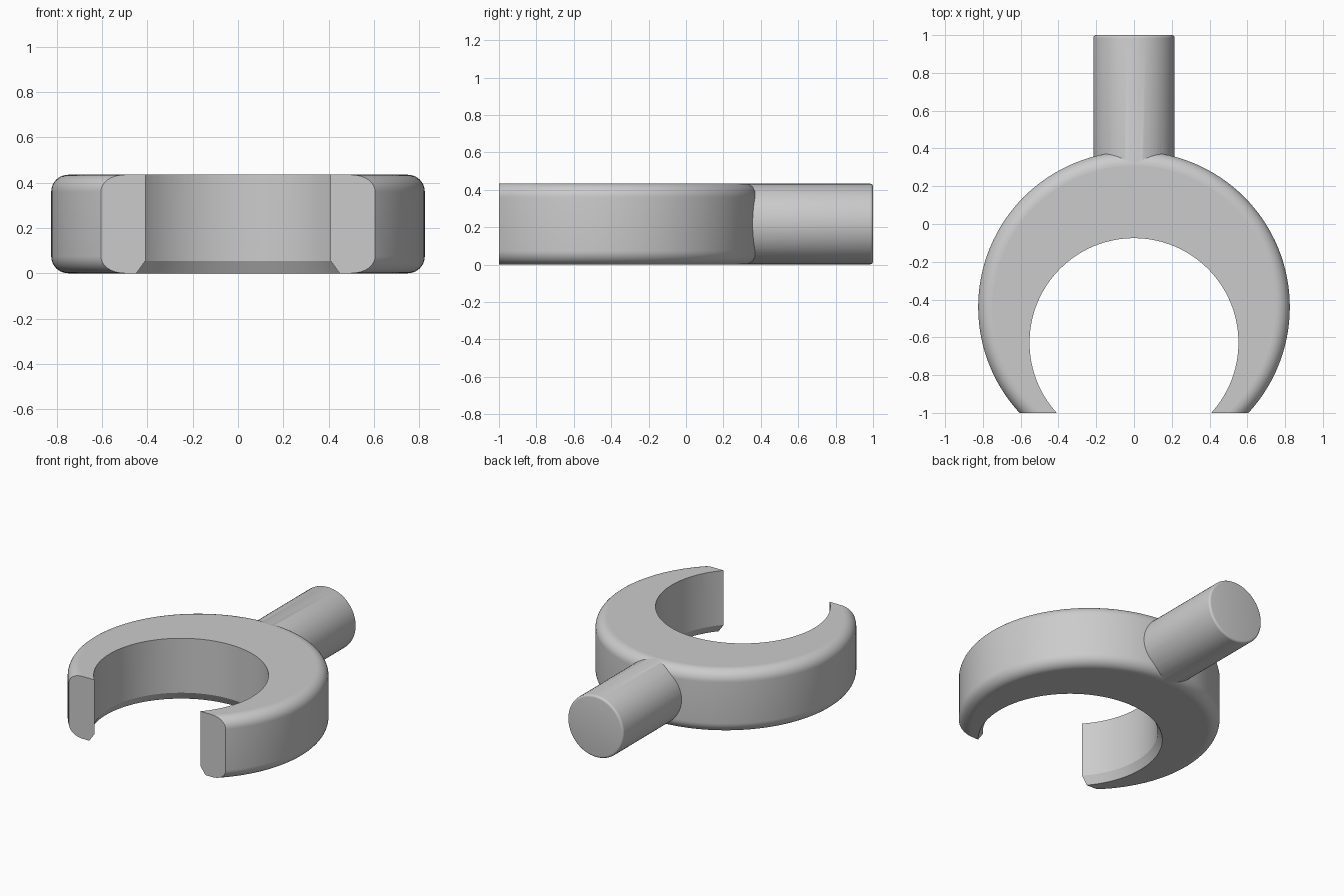
import bpy, bmesh, math
from mathutils import Matrix

if "Cube" in bpy.data.objects:
    bpy.data.objects.remove(bpy.data.objects["Cube"])

H = 0.435            # height of the clamp body
STEM_R = 0.2155

grey = bpy.data.materials.new("plain grey")
grey.use_nodes = True
GREY = (0.6, 0.6, 0.6, 1)
grey.diffuse_color = GREY
grey.node_tree.nodes["Principled BSDF"].inputs["Base Color"].default_value = GREY


def lathe(name, profile, matrix, steps):
    """Revolve an (r, z) profile about z; both ends lie on the axis."""
    bm = bmesh.new()
    verts = [bm.verts.new((r, 0, z)) for r, z in profile]
    edges = [bm.edges.new(pair) for pair in zip(verts, verts[1:])]
    bmesh.ops.spin(bm, geom=verts + edges, cent=(0, 0, 0), axis=(0, 0, 1),
                   angle=math.tau, steps=steps, use_merge=True)
    bmesh.ops.remove_doubles(bm, verts=bm.verts, dist=1e-5)
    bmesh.ops.recalc_face_normals(bm, faces=bm.faces)
    bm.transform(matrix)
    mesh = bpy.data.meshes.new(name)
    bm.to_mesh(mesh)
    bm.free()
    obj = bpy.data.objects.new(name, mesh)
    bpy.context.collection.objects.link(obj)
    mesh.materials.append(grey)
    return obj


def fillet(r, z, radius, start, n):
    """Quarter-circle points about (r, z)."""
    angles = [start + math.pi / 2 * i / n for i in range(n + 1)]
    return [(r + radius * math.cos(a), z + radius * math.sin(a)) for a in angles]


def combine(target, other, operation):
    """Apply a boolean and discard the second solid."""
    mod = target.modifiers.new(operation.lower(), 'BOOLEAN')
    mod.object, mod.operation, mod.solver = other, operation, 'EXACT'
    bpy.context.view_layer.objects.active = target
    bpy.ops.object.modifier_apply(modifier=mod.name)
    bpy.data.objects.remove(other)


# Round body with rolled outer rims
R, F = 0.825, 0.075
body = lathe("clamp_body",
             [(0, 0)] + fillet(R - F, F, F, -math.pi / 2, 10)
             + fillet(R - F, H - F, F, 0, 10) + [(0, H)],
             Matrix.Translation((0, -0.44, 0)), 128)

# Round stem pointing backwards, with a softened end
B = 0.015
stem = lathe("stem",
             [(0, 0.12), (STEM_R, 0.12)] + fillet(STEM_R - B, 1 - B, B, 0, 4) + [(0, 1)],
             Matrix.Translation((0, 0, H / 2)) @ Matrix.Rotation(-math.pi / 2, 4, 'X'), 64)
combine(body, stem, 'UNION')

# Off-centre bore, chamfered along its lower edge
bore = lathe("bore_cutter",
             [(0, -0.055), (0.613, -0.055), (0.553, 0.055), (0.553, 0.6), (0, 0.6)],
             Matrix.Translation((0, -0.628, 0)), 128)
combine(body, bore, 'DIFFERENCE')

# Straight cut that opens the front of the ring
bpy.ops.mesh.primitive_cube_add(size=2, location=(0, -2, 0))
combine(body, bpy.context.object, 'DIFFERENCE')

# Smooth curved walls, flat end faces
bpy.ops.object.select_all(action='DESELECT')
body.select_set(True)
bpy.context.view_layer.objects.active = body
bpy.ops.object.shade_smooth_by_angle(angle=math.radians(25))
for face in body.data.polygons:
    if abs(face.normal.z) > 0.9999 or abs(face.normal.y) > 0.9999 and len(face.vertices) > 4:
        face.use_smooth = False
